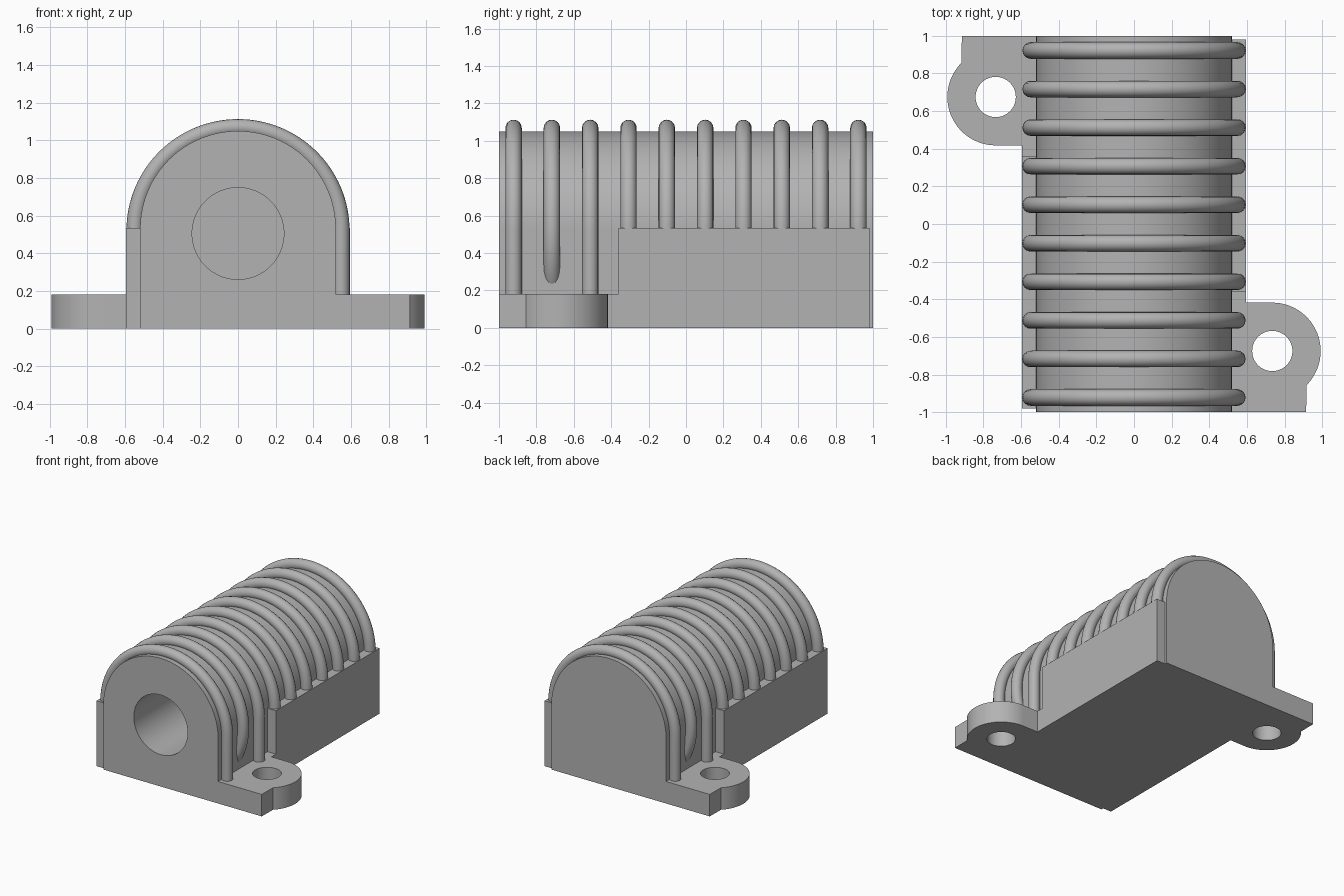
import bpy, bmesh
from math import sin, cos, pi, radians
from mathutils import Vector, Matrix

if "Cube" in bpy.data.objects:
    bpy.data.objects.remove(bpy.data.objects["Cube"], do_unlink=True)

grey = bpy.data.materials.new("plain grey")
grey.use_nodes = True
grey.diffuse_color = (0.45, 0.45, 0.45, 1)
grey.node_tree.nodes["Principled BSDF"].inputs["Base Color"].default_value = (0.45, 0.45, 0.45, 1)


def arc(cx, cy, r, start, end, steps):
    angles = [radians(start + (end - start) * i / steps) for i in range(steps + 1)]
    return [(cx + r * cos(a), cy + r * sin(a)) for a in angles]


def smooth(obj):
    bpy.ops.object.select_all(action="DESELECT")
    obj.select_set(True)
    bpy.context.view_layer.objects.active = obj
    bpy.ops.object.shade_smooth_by_angle(angle=radians(30))


def prism(name, outline, depth, matrix=Matrix()):
    """Extrude a flat outline along +z, then place it."""
    bm = bmesh.new()
    face = bm.faces.new([bm.verts.new((x, y, 0)) for x, y in outline])
    grown = bmesh.ops.extrude_face_region(bm, geom=[face])["geom"]
    bmesh.ops.translate(bm, vec=(0, 0, depth),
                        verts=[v for v in grown if isinstance(v, bmesh.types.BMVert)])
    bmesh.ops.recalc_face_normals(bm, faces=bm.faces)
    bm.transform(matrix)
    mesh = bpy.data.meshes.new(name)
    bm.to_mesh(mesh)
    bm.free()
    obj = bpy.data.objects.new(name, mesh)
    bpy.context.collection.objects.link(obj)
    mesh.materials.append(grey)
    return obj


def cut(obj, cutter):
    """Subtract the cutter and remove it again."""
    mod = obj.modifiers.new("hole", "BOOLEAN")
    mod.operation, mod.solver, mod.object = "DIFFERENCE", "EXACT", cutter
    cutter.hide_render = True
    bpy.ops.object.select_all(action="DESELECT")
    bpy.context.view_layer.objects.active = obj
    obj.select_set(True)
    bpy.ops.object.modifier_apply(modifier=mod.name)
    bpy.data.objects.remove(cutter, do_unlink=True)


def box(name, x0, x1, y0, y1, height, turn):
    return prism(name, [(x0, y0), (x1, y0), (x1, y1), (x0, y1)], height, turn)


# Arched body with a blind bore in the front
WALL, SPRING = 0.52, 0.53
upright = Matrix.Rotation(pi / 2, 4, "X")
body = prism("arched_body", [(-WALL, 0), (WALL, 0)] + arc(0, SPRING, WALL, 0, 180, 64),
             2, Matrix.Translation((0, 1, 0)) @ upright)
bore = prism("bore_cutter", arc(0, 0.505, 0.244, 0, 360, 64)[:-1],
             1.85, Matrix.Translation((0, 0.8, 0)) @ upright)
cut(body, bore)
smooth(body)

# Side block, foot and mounting lug, repeated half a turn round
for side, angle in (("left", 0), ("right", pi)):
    turn = Matrix.Rotation(angle, 4, "Z")
    box(side + "_side_block", 0.5, 0.596, -0.36, 0.98, 0.535, turn)
    box(side + "_foot", 0.5, 0.595, -0.45, -0.35, 0.18, turn)
    lug = prism(side + "_mounting_lug",
                [(0.5, -1), (0.915, -1)] + arc(0.735, -0.675, 0.257, -45, 90, 32)
                + [(0.5, -0.418)], 0.18, turn)
    hole = prism("screw_cutter", arc(0.735, -0.675, 0.107, 0, 360, 40)[:-1],
                 0.4, turn @ Matrix.Translation((0, 0, -0.1)))
    cut(lug, hole)
    smooth(lug)

# Round ribs over the arch; those beside the screws curl back into the wall
RIBS, RADIUS, CENTRE = 10, 0.549, 0.52
for i in range(RIBS):
    if i in (1, RIBS - 2):
        path = arc(0, CENTRE, RADIUS, -45, 225, 96)
    else:
        path = [(RADIUS, 0.15)] + arc(0, CENTRE, RADIUS, 0, 180, 64) + [(-RADIUS, 0.15)]
    curve = bpy.data.curves.new("rib", "CURVE")
    curve.dimensions = "3D"
    curve.bevel_depth = 0.044
    curve.bevel_resolution = 6
    curve.use_fill_caps = True
    spline = curve.splines.new("POLY")
    spline.points.add(len(path) - 1)
    y = -0.922 + i * 1.844 / (RIBS - 1)
    for point, (x, z) in zip(spline.points, path):
        point.co = (x, y, z, 1)
    curve.materials.append(grey)
    rib = bpy.data.objects.new(f"rib_{i + 1}", curve)
    bpy.context.collection.objects.link(rib)
    bpy.ops.object.select_all(action="DESELECT")
    rib.select_set(True)
    bpy.context.view_layer.objects.active = rib
    bpy.ops.object.convert(target="MESH")
    smooth(bpy.context.view_layer.objects.active)
